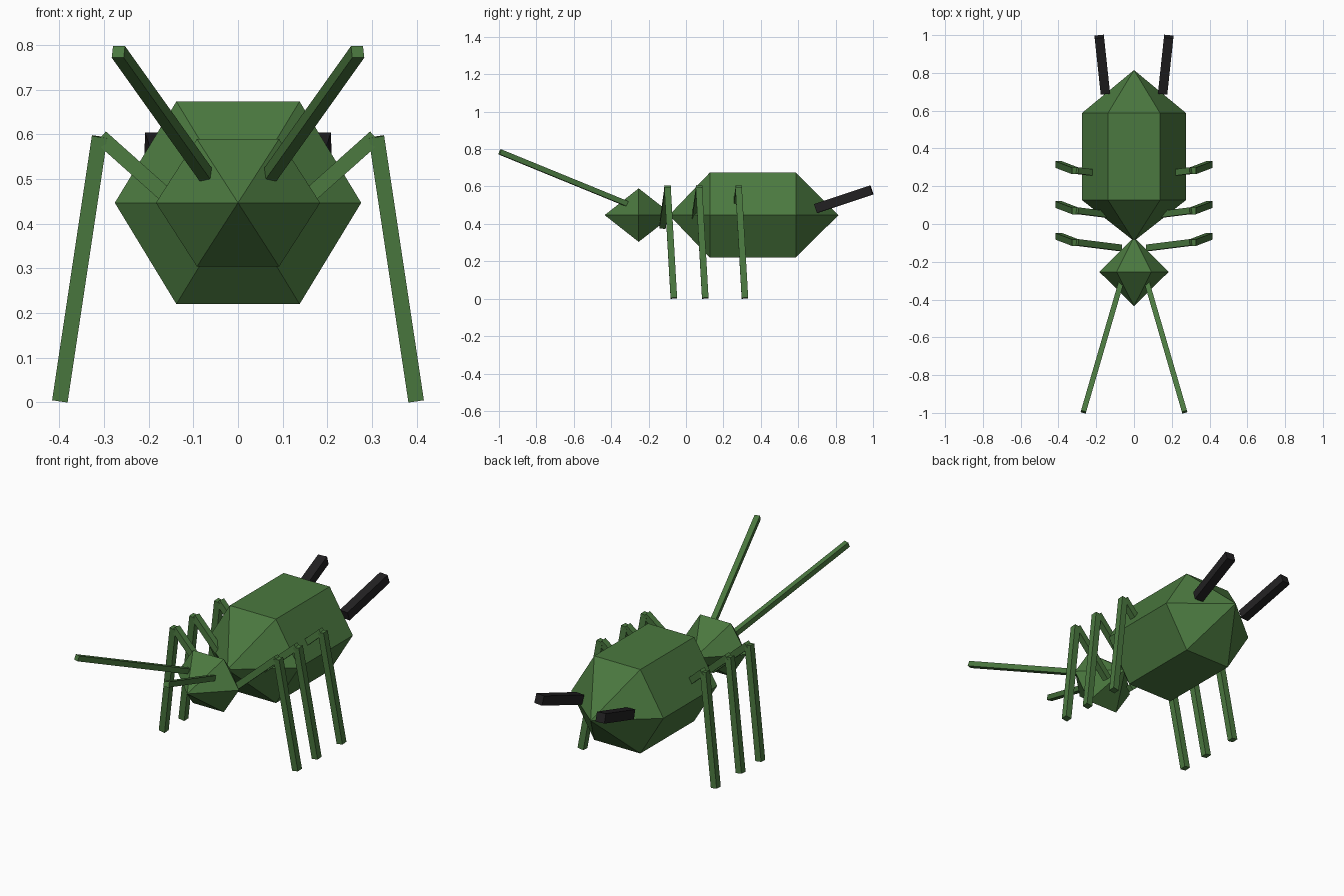
import bpy, bmesh, math
from mathutils import Vector, Matrix

if "Cube" in bpy.data.objects:
    bpy.data.objects.remove(bpy.data.objects["Cube"])


def material(name, rgb):
    m = bpy.data.materials.new(name)
    m.diffuse_color = (*rgb, 1)
    m.use_nodes = True
    m.node_tree.nodes["Principled BSDF"].inputs["Base Color"].default_value = m.diffuse_color
    return m


GREEN = material("leaf green", (0.07, 0.19, 0.05))
BLACK = material("near black", (0.016, 0.015, 0.016))


def finish(name, bm, mat):
    bmesh.ops.recalc_face_normals(bm, faces=bm.faces)
    mesh = bpy.data.meshes.new(name)
    bm.to_mesh(mesh)
    bm.free()
    mesh.materials.append(mat)
    obj = bpy.data.objects.new(name, mesh)
    bpy.context.collection.objects.link(obj)
    return obj


def hex_spindle(name, front, rings, back, rx, rz, z):
    """Pointed hexagonal solid along y: tip, one or more rings, tip."""
    bm = bmesh.new()
    tip_a, tip_b = bm.verts.new((0, front, z)), bm.verts.new((0, back, z))
    loops = [[bm.verts.new((rx * math.cos(k * math.pi / 3), y,
                            z + rz * math.sin(k * math.pi / 3) / math.sin(math.pi / 3)))
              for k in range(6)] for y in rings]
    for k in range(6):
        n = (k + 1) % 6
        bm.faces.new((tip_a, loops[0][k], loops[0][n]))
        bm.faces.new((tip_b, loops[-1][n], loops[-1][k]))
        for a, b in zip(loops, loops[1:]):
            bm.faces.new((a[k], b[k], b[n], a[n]))
    return finish(name, bm, GREEN)


def beam(name, a, b, size, mat, hint):
    """Square bar from a to b; hint sets the roll of its sides."""
    a, b = Vector(a), Vector(b)
    d = (b - a).normalized()
    u = Vector(hint).cross(d).normalized()
    v = d.cross(u)
    frame = Matrix((u, v, d)).transposed().to_4x4()
    scale = Matrix.Diagonal((size, size, (b - a).length, 1))
    bm = bmesh.new()
    bmesh.ops.create_cube(bm, size=1, matrix=Matrix.Translation((a + b) / 2) @ frame @ scale)
    return finish(name, bm, mat)


# body and head
hex_spindle("abdomen", -0.09, (0.127, 0.587), 0.815, 0.276, 0.227, 0.447)
hex_spindle("head", -0.435, (-0.253,), -0.07, 0.184, 0.143, 0.447)

for side, s in (("left", -1), ("right", 1)):
    # antennae and tail prongs
    beam(f"antenna_{side}", (s * 0.07, -0.315, 0.507), (s * 0.268, -0.995, 0.785),
         0.028, GREEN, (0, 0, 1))
    beam(f"tail_prong_{side}", (s * 0.152, 0.695, 0.482), (s * 0.184, 0.992, 0.581),
         0.05, BLACK, (0, 0, 1))
    # three bent legs
    for i, y in enumerate((0, 0.168, 0.38), 1):
        knee = (s * 0.306, y - 0.097, 0.593)
        beam(f"upper_leg_{side}_{i}", (s * 0.075, y - 0.126, 0.387), knee,
             0.034, GREEN, (0, 1, 0))
        beam(f"lower_leg_{side}_{i}", (s * 0.31, y - 0.099, 0.595),
             (s * 0.399, y - 0.065, 0.003), 0.035, GREEN, (0, 1, 0))
